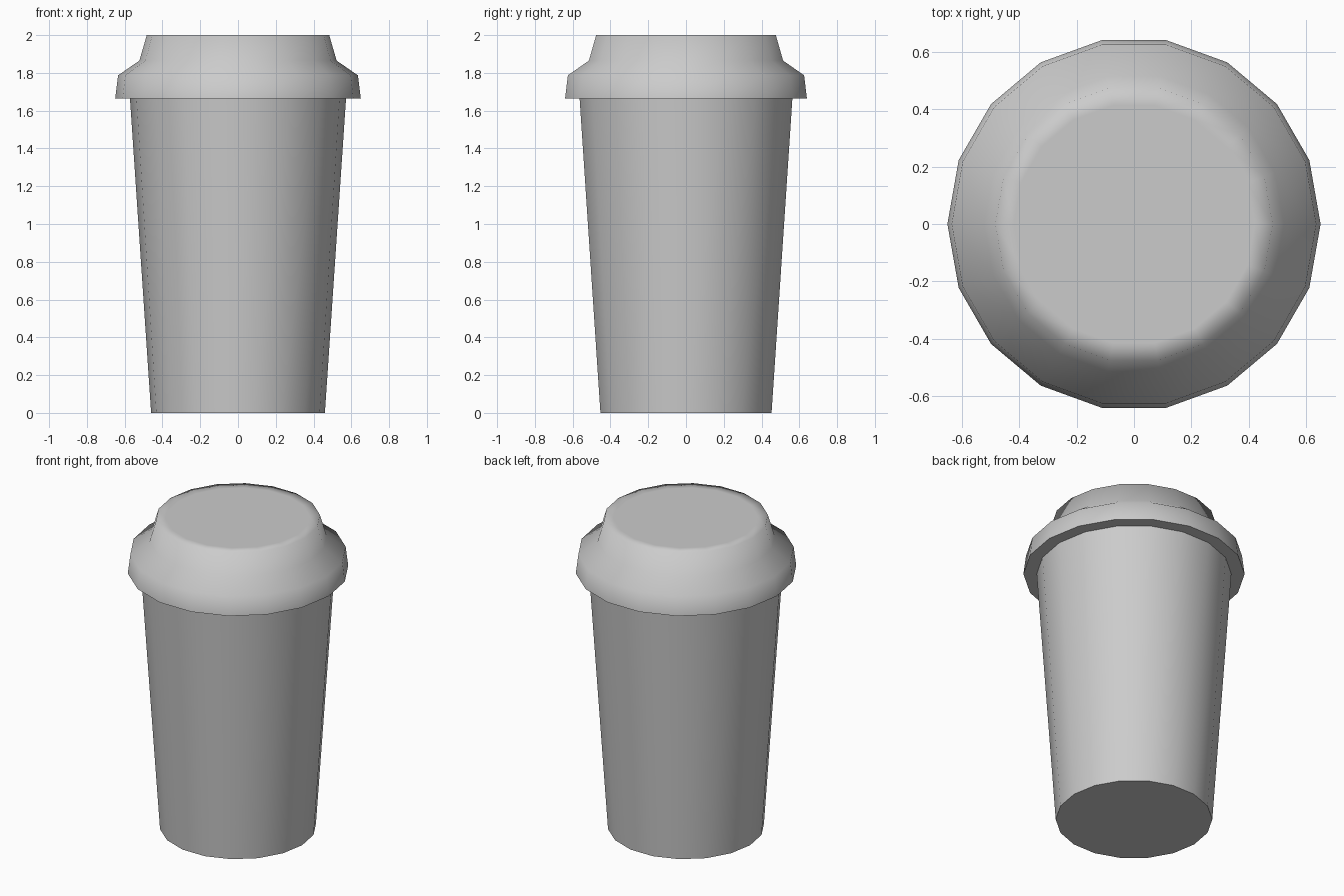
import bpy, bmesh, math

if "Cube" in bpy.data.objects:
    bpy.data.objects.remove(bpy.data.objects["Cube"])

SIDES = 18


def lathe(name, profile, cap_start=False, cap_end=False):
    """Spin a list of (radius, z) points, ordered bottom to top, around z."""
    bm = bmesh.new()
    rings = []
    for r, z in profile:
        rings.append([bm.verts.new((r * math.cos(math.tau * i / SIDES),
                                    r * math.sin(math.tau * i / SIDES), z))
                      for i in range(SIDES)])
    for low, high in zip(rings, rings[1:]):
        for i in range(SIDES):
            j = (i + 1) % SIDES
            bm.faces.new((low[i], low[j], high[j], high[i]))
    if cap_start:
        bm.faces.new(rings[0][::-1])
    if cap_end:
        bm.faces.new(rings[-1])
    mesh = bpy.data.meshes.new(name)
    bm.to_mesh(mesh)
    bm.free()
    obj = bpy.data.objects.new(name, mesh)
    bpy.context.collection.objects.link(obj)
    bpy.ops.object.select_all(action='DESELECT')
    obj.select_set(True)
    bpy.context.view_layer.objects.active = obj
    bpy.ops.object.shade_smooth_by_angle(angle=math.radians(80))
    return obj


# Tapered cup with a flat base
lathe("cup", [(0.46, 0), (0.572, 1.665)], cap_start=True)

# Lid: flat underside rim, skirt, sloped shoulder, raised top
lathe("lid", [(0.57, 1.665), (0.65, 1.665), (0.635, 1.787), (0.522, 1.865),
              (0.483, 2.0), (0.42, 2.0)], cap_end=True)
